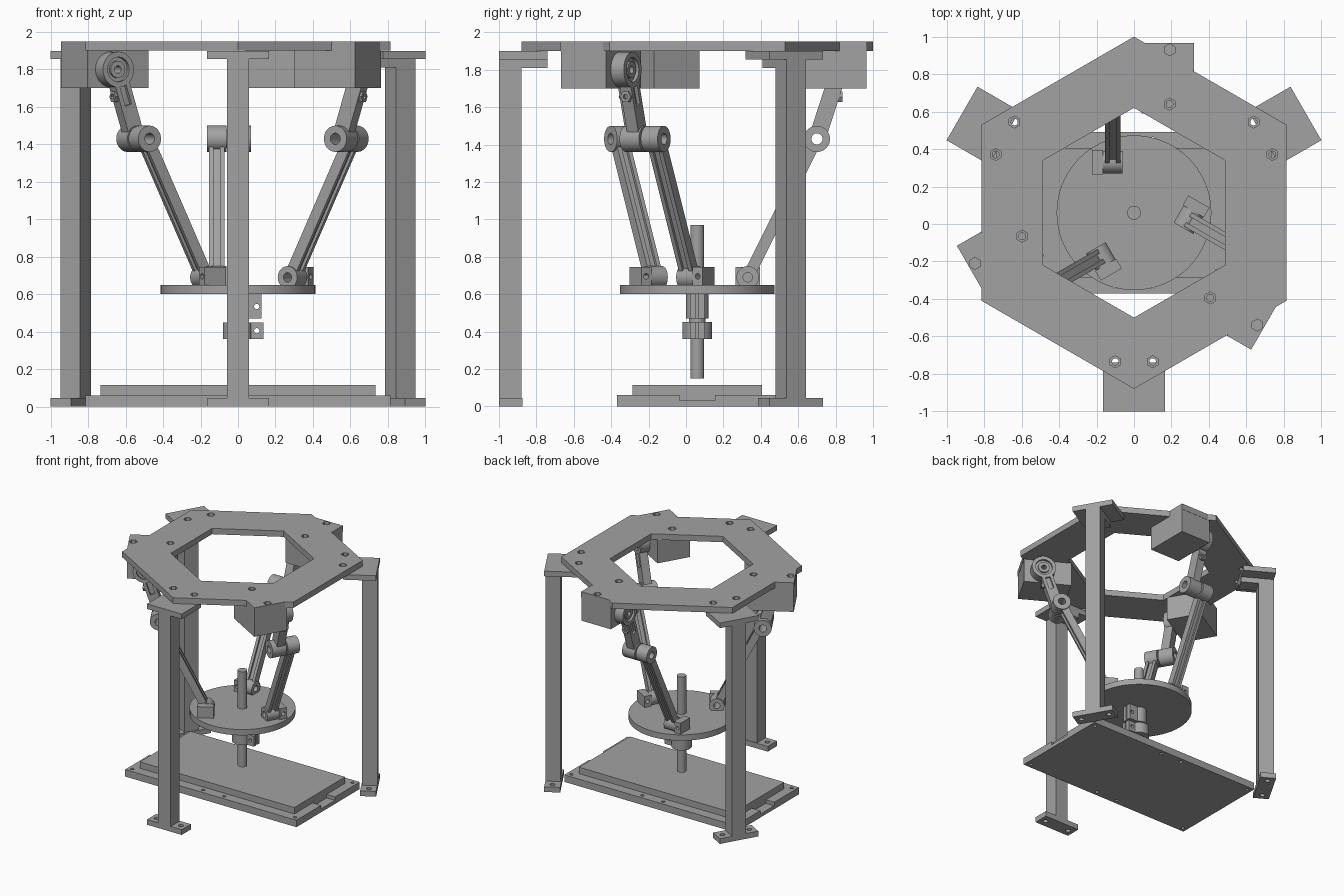
import bpy, bmesh, math
from mathutils import Matrix, Vector

cube = bpy.data.objects.get("Cube")
if cube:
    bpy.data.objects.remove(cube)

GREY = bpy.data.materials.new("machine grey")
GREY.use_nodes = True
colour = (0.36, 0.36, 0.36, 1)
GREY.diffuse_color = colour
GREY.node_tree.nodes["Principled BSDF"].inputs["Base Color"].default_value = colour

CENTRE = Matrix.Translation((0, 0.06, 0))
ROT_X = {"x": Matrix.Rotation(math.pi / 2, 4, "Y"),
         "y": Matrix.Rotation(math.pi / 2, 4, "X"), "z": Matrix()}


def add_box(bm, lo, hi, m=Matrix()):
    lo, hi = Vector(lo), Vector(hi)
    size = Matrix.Diagonal((*(hi - lo), 1))
    bmesh.ops.create_cube(bm, size=1, matrix=m @ Matrix.Translation((lo + hi) / 2) @ size)


def add_cyl(bm, centre, radius, depth, axis="z", sides=40, turn=0):
    m = Matrix.Translation(centre) @ ROT_X[axis] @ Matrix.Rotation(turn, 4, "Z")
    bmesh.ops.create_cone(bm, cap_ends=True, segments=sides, radius1=radius,
                          radius2=radius, depth=depth, matrix=m)


def add_tube(bm, centre, outer, inner, depth, axis="z", sides=40):
    """Hollow cylinder made by spinning a rectangular section."""
    m = Matrix.Translation(centre) @ ROT_X[axis]
    h = depth / 2
    section = [(inner, -h), (outer, -h), (outer, h), (inner, h)]
    rings = [[bm.verts.new(m @ Vector((r * math.cos(a), r * math.sin(a), z))) for r, z in section]
             for a in (math.tau * i / sides for i in range(sides))]
    for i in range(sides):
        a, b = rings[i], rings[(i + 1) % sides]
        for k in range(4):
            n = (k + 1) % 4
            bm.faces.new((a[k], b[k], b[n], a[n]))


def link_frame(x, start, end):
    """Frame at start (y, z) whose z axis points at end."""
    dy, dz = end[0] - start[0], end[1] - start[1]
    m = Matrix.Translation((x, *start)) @ Matrix.Rotation(math.atan2(-dy, dz), 4, "X")
    return m, math.hypot(dy, dz)


def finish(name, bm, m=CENTRE, cutters=()):
    """Turn a bmesh into an object, cutting each cutter bmesh away."""
    def make(label, b):
        bmesh.ops.recalc_face_normals(b, faces=b.faces)
        mesh = bpy.data.meshes.new(label)
        b.to_mesh(mesh)
        b.free()
        ob = bpy.data.objects.new(label, mesh)
        bpy.context.scene.collection.objects.link(ob)
        ob.matrix_world = m
        return ob
    ob = make(name, bm)
    ob.data.materials.append(GREY)
    tools = [make("cutter", c) for c in cutters]
    for tool in tools:
        tool.hide_render = True
        mod = ob.modifiers.new("cut", "BOOLEAN")
        mod.object, mod.solver = tool, "EXACT"
    if tools:
        bpy.context.view_layer.update()
        cut = bpy.data.meshes.new_from_object(ob.evaluated_get(bpy.context.evaluated_depsgraph_get()))
        ob.modifiers.clear()
        ob.data = cut
        for tool in tools:
            bpy.data.objects.remove(tool)
    bpy.ops.object.select_all(action="DESELECT")
    ob.select_set(True)
    bpy.context.view_layer.objects.active = ob
    bpy.ops.object.shade_smooth_by_angle(angle=math.radians(35))
    return ob


def spin(i):
    return Matrix.Rotation(math.radians(120 * i), 4, "Z")


# Top plate: hexagon with opening, bolt pockets and bolt holes
plate, opening, pockets, bolts = (bmesh.new() for _ in range(4))
add_cyl(plate, (0, 0, 1.925), 0.94, 0.05, sides=6)
add_cyl(opening, (0, 0, 1.925), 0.56, 0.2, sides=6)
for b in (plate, opening):
    top = max(v.co.x for v in b.verts)
    if any(abs(v.co.x - top) < 1e-4 and abs(v.co.y) < 1e-4 for v in b.verts):
        bmesh.ops.rotate(b, verts=b.verts, matrix=Matrix.Rotation(math.pi / 6, 3, "Z"))
for i in range(3):
    for x, y in ((0.19, 0.87), (0.19, 0.58), (0.1, -0.795), (-0.1, -0.795)):
        p = spin(i) @ Vector((x, y, 0))
        add_cyl(pockets, (p.x, p.y, 1.95), 0.032, 0.05, sides=6)
        add_cyl(bolts, (p.x, p.y, 1.9), 0.018, 0.2, sides=20)
finish("top_plate", plate, CENTRE, (opening, pockets, bolts))

# Base with a raised bed, end notches and fixing holes
base, notch, holes, bed = (bmesh.new() for _ in range(4))
add_box(base, (-0.815, -0.43, 0), (0.815, 0.43, 0.06))
add_box(bed, (-0.735, -0.345, 0.058), (0.735, 0.345, 0.115))
for s in (-1, 1):
    add_box(notch, (s * 0.78 - 0.045, -0.095, 0.03), (s * 0.78 + 0.045, 0.095, 0.1))
    for x in (-0.775, -0.1, 0.1, 0.775):
        add_cyl(holes, (x, s * 0.39, 0.03), 0.014, 0.2, sides=16)
finish("base_plate", base, CENTRE, (notch, holes))
finish("base_bed", bed)

# Moving platform, shaft and clamp collars
disc = bmesh.new()
add_cyl(disc, (0, 0, 0.625), 0.413, 0.05, sides=72)
finish("platform", disc)
shaft = bmesh.new()
add_cyl(shaft, (0, 0, 0.56), 0.037, 0.82)
finish("shaft", shaft)
for name, low, high, radius, ear in (("upper_collar", 0.47, 0.61, 0.06, 0.125),
                                     ("lower_collar", 0.36, 0.45, 0.08, 0.135)):
    collar, slot, hole = (bmesh.new() for _ in range(3))
    mid = (low + min(high, 0.6)) / 2
    add_cyl(collar, (0, 0, (low + high) / 2), radius, high - low)
    finish(name, collar)
    lug = bmesh.new()
    add_box(lug, (0.03, -0.038, low), (ear, 0.038, min(high, 0.6)))
    add_box(slot, (0.04, -0.006, low - 0.1), (0.2, 0.006, high + 0.1))
    add_cyl(hole, (0.1, 0, mid), 0.014, 0.2, "y", 20)
    finish(name + "_lug", lug, CENTRE, (slot, hole))
neck = bmesh.new()
add_cyl(neck, (0, 0, 0.46), 0.045, 0.03)
finish("collar_neck", neck)

# Shared joint positions as (radius, height)
SHOULDER, ELBOW, ANKLE = (0.76, 1.80), (0.64, 1.43), (0.27, 0.69)

for i in range(3):
    m = CENTRE @ spin(i)
    tag = ("back", "right", "left")[i]
    leg_tag = ("front", "left", "right")[i]

    # Leg with foot and top bracket
    leg, drill = bmesh.new(), bmesh.new()
    add_box(leg, (-0.06, -1.06, 0.02), (0.06, -0.94, 1.88))
    finish(leg_tag + "_leg", leg, m)
    foot = bmesh.new()
    add_box(foot, (-0.165, -1.06, 0), (0.165, -0.935, 0.045))
    for s in (-1, 1):
        add_cyl(drill, (s * 0.115, -1, 0.02), 0.02, 0.2, sides=20)
    finish(leg_tag + "_foot", foot, m, (drill,))
    bracket, drill = bmesh.new(), bmesh.new()
    add_box(bracket, (-0.165, -1.06, 1.855), (0.165, -0.80, 1.899))
    for s in (-1, 1):
        add_cyl(drill, (s * 0.1, -0.795 - 0.05, 1.87), 0.018, 0.2, sides=20)
    finish(leg_tag + "_bracket", bracket, m)
    drill.free()
    web = bmesh.new()
    add_box(web, (-0.06, -0.95, 1.81), (0.06, -0.80, 1.86))
    finish(leg_tag + "_bracket_web", web, m)

    # Motor housing and the plate tab above it
    motor, tab, pocket = bmesh.new(), bmesh.new(), bmesh.new()
    add_box(motor, (0.04, 0.53, 1.70), (0.32, 0.905, 1.90))
    finish(tag + "_motor_housing", motor, m)
    add_box(tab, (0.045, 0.76, 1.9), (0.32, 0.907, 1.95))
    add_cyl(pocket, (0.19, 0.87, 1.95), 0.032, 0.05, sides=6)
    finish(tag + "_plate_tab", tab, m, (pocket,))

    # Upper arm: shoulder ring, link and elbow hub
    arm, cut = bmesh.new(), bmesh.new()
    frame, length = link_frame(0, ELBOW, SHOULDER)
    add_box(arm, (-0.04, -0.045, 0.05), (0.03, 0.045, length - 0.075), frame)
    add_box(cut, (-0.06, -0.02, length - 0.2), (-0.02, 0.02, length), frame)
    finish(tag + "_upper_arm", arm, m, (cut,))
    rings = bmesh.new()
    add_tube(rings, (0.0, *SHOULDER), 0.095, 0.066, 0.08, "x")
    add_tube(rings, (0.01, *SHOULDER), 0.066, 0.02, 0.06, "x")
    add_tube(rings, (-0.01, *SHOULDER), 0.045, 0.02, 0.05, "x")
    finish(tag + "_shoulder", rings, m)
    nut = bmesh.new()
    add_tube(nut, (-0.005, 0.715 + 0.047, 1.655), 0.032, 0.015, 0.03, "y", 6)
    finish(tag + "_arm_nut", nut, m)
    elbow = bmesh.new()
    add_tube(elbow, (0.01, *ELBOW), 0.07, 0.03, 0.12, "x")
    add_tube(elbow, (-0.055, *ELBOW), 0.05, 0.03, 0.02, "x")
    add_tube(elbow, (-0.113, *ELBOW), 0.07, 0.03, 0.104, "x")
    finish(tag + "_elbow", elbow, m)

    # Forearm with a grooved section
    rod = bmesh.new()
    frame, length = link_frame(-0.113, ANKLE, ELBOW)
    for lo, hi, depth in ((-0.042, -0.018, 0.03), (0.018, 0.042, 0.03), (-0.02, 0.02, 0.014)):
        add_box(rod, (lo, -depth, 0.05), (hi, depth, length - 0.05), frame)
    finish(tag + "_forearm", rod, m)

    # Platform hinge: round hub beside a square block
    hub, block, bore = bmesh.new(), bmesh.new(), bmesh.new()
    add_tube(hub, (-0.113, *ANKLE), 0.06, 0.025, 0.105, "x")
    finish(tag + "_hinge_hub", hub, m)
    add_box(block, (-0.225, 0.205, 0.64), (-0.165, 0.335, 0.745))
    add_cyl(bore, (-0.196, 0.27, 0.695), 0.015, 0.3, "y", 20)
    finish(tag + "_hinge_block", block, m, (bore,))
